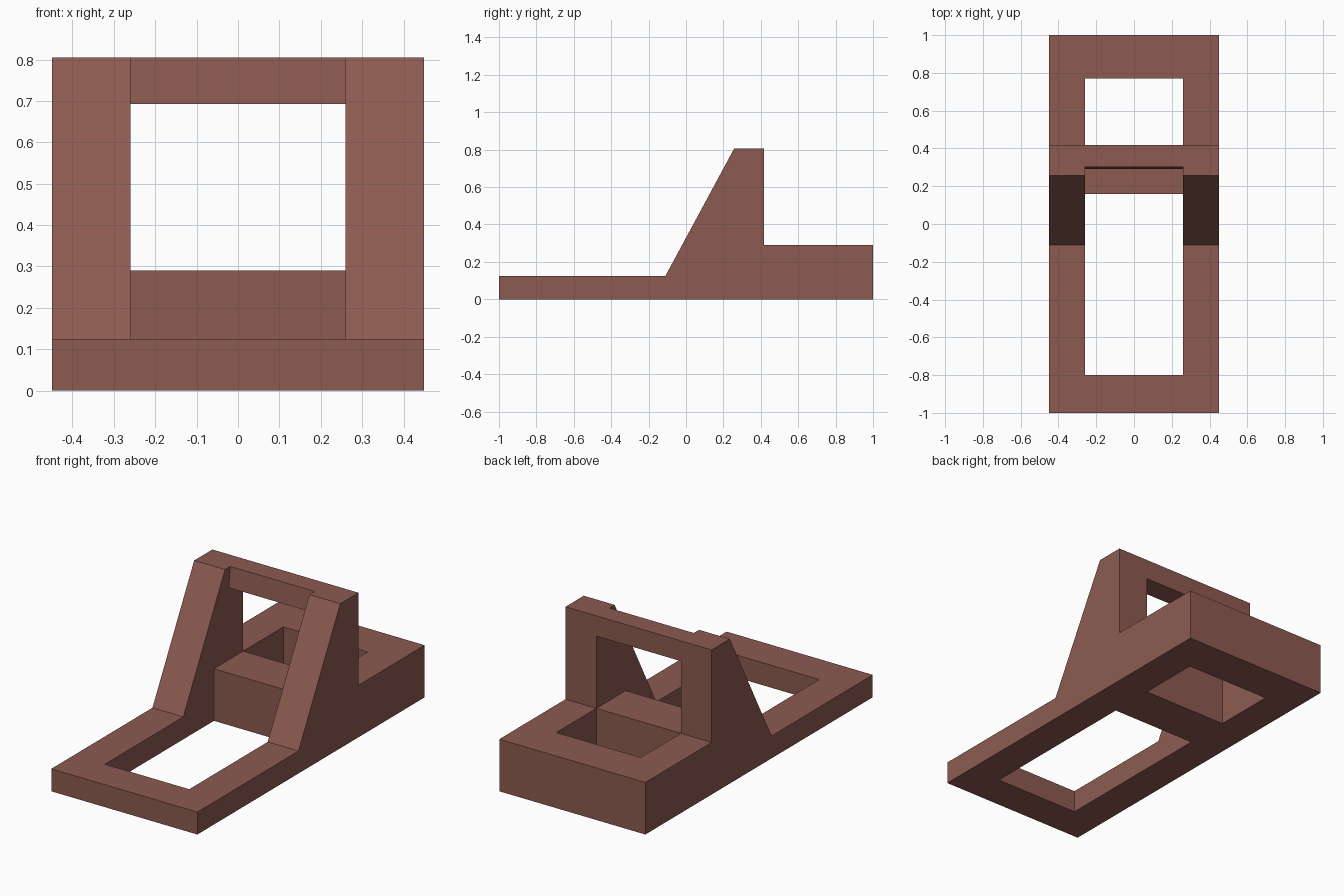
import bpy, bmesh

if "Cube" in bpy.data.objects:
    bpy.data.objects.remove(bpy.data.objects["Cube"])

brown = bpy.data.materials.new("red_brown")
brown.diffuse_color = (0.264, 0.105, 0.082, 1.0)
brown.use_nodes = True
brown.node_tree.nodes["Principled BSDF"].inputs["Base Color"].default_value = brown.diffuse_color


def extrude_profile(name, profile, half_width):
    """Extrude a (y, z) side profile symmetrically along x."""
    bm = bmesh.new()
    face = bm.faces.new([bm.verts.new((-half_width, y, z)) for y, z in profile])
    new = bmesh.ops.extrude_face_region(bm, geom=[face])["geom"]
    verts = [g for g in new if isinstance(g, bmesh.types.BMVert)]
    bmesh.ops.translate(bm, verts=verts, vec=(2 * half_width, 0, 0))
    bmesh.ops.recalc_face_normals(bm, faces=bm.faces)
    mesh = bpy.data.meshes.new(name)
    bm.to_mesh(mesh)
    bm.free()
    mesh.materials.append(brown)
    obj = bpy.data.objects.new(name, mesh)
    bpy.context.collection.objects.link(obj)
    return obj


# Sight body: low front rail, sloped uprights, thicker rear base
frame = extrude_profile("sight_frame", [
    (-1, 0), (1, 0), (1, 0.29), (0.417, 0.29), (0.417, 0.805),
    (0.257, 0.805), (-0.11, 0.125), (-1, 0.125)], 0.45)

# Opening: front slot, window under the top bar, and rear pocket;
# leaves the middle block and a top bar with a slightly leaning front
opening = extrude_profile("opening_cutter", [
    (-0.8, -0.1), (0.16, -0.1), (0.16, 0.29), (0.417, 0.29),
    (0.417, -0.1), (0.77, -0.1), (0.77, 0.692), (0.29, 0.692),
    (0.303, 0.805), (0.314, 0.9), (-0.8, 0.9)], 0.26)
opening.hide_render = True

cut = frame.modifiers.new("cut_opening", "BOOLEAN")
cut.operation = "DIFFERENCE"
cut.solver = "EXACT"
cut.object = opening
bpy.context.view_layer.objects.active = frame
frame.select_set(True)
bpy.ops.object.modifier_apply(modifier=cut.name)
bpy.data.objects.remove(opening)
